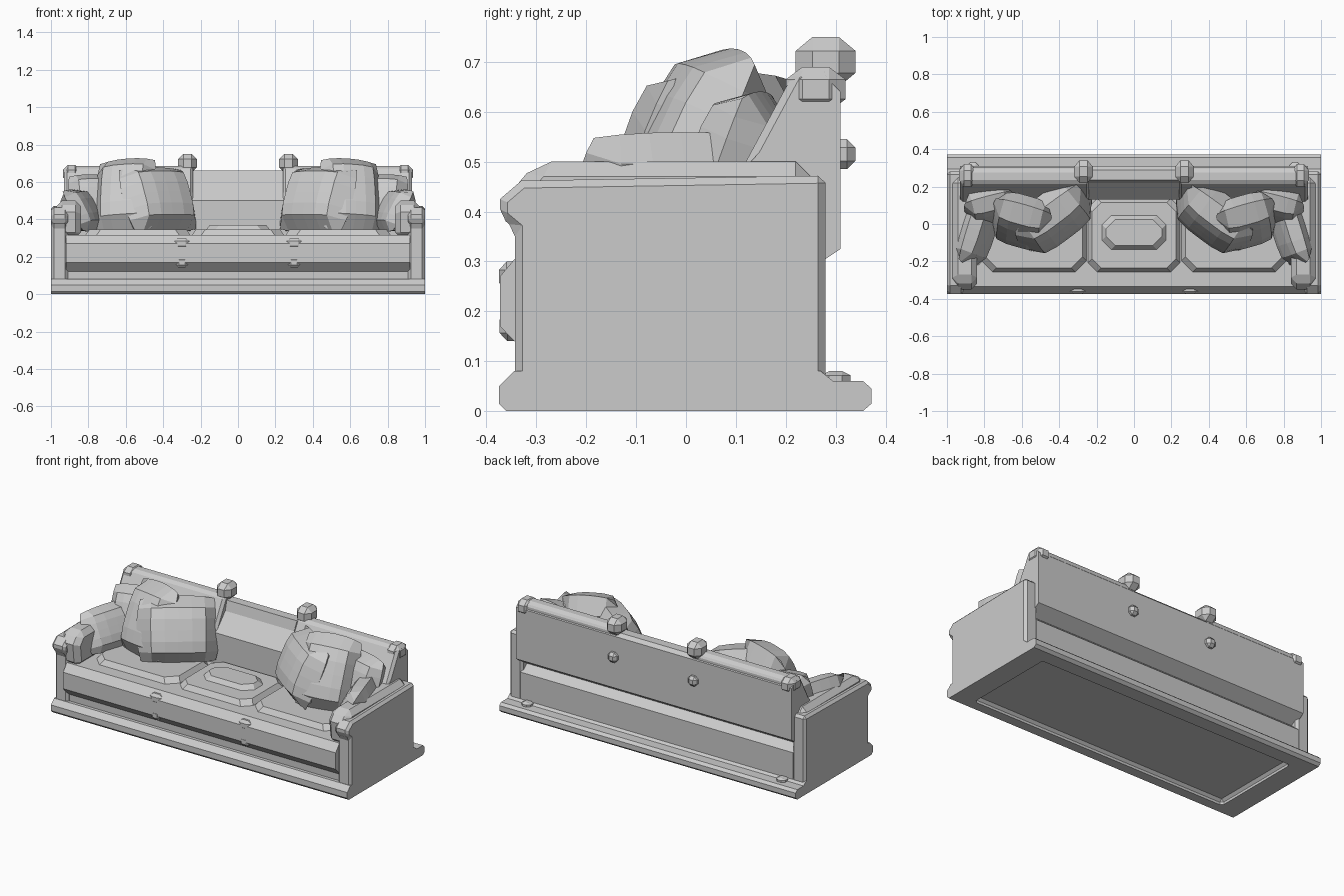
import bpy, bmesh, math
from mathutils import Vector, Matrix

if "Cube" in bpy.data.objects:
    bpy.data.objects.remove(bpy.data.objects["Cube"])


def add_object(name, bm):
    bmesh.ops.recalc_face_normals(bm, faces=bm.faces[:])
    mesh = bpy.data.meshes.new(name)
    bm.to_mesh(mesh)
    bm.free()
    ob = bpy.data.objects.new(name, mesh)
    bpy.context.collection.objects.link(ob)
    return ob


def bevel(ob, width):
    mod = ob.modifiers.new("chamfer", 'BEVEL')
    mod.width = width
    mod.segments = 1
    mod.limit_method = 'ANGLE'
    mod.angle_limit = math.radians(50)


def extrude_x(name, profile, x0, x1, chamfer=0):
    """Side profile of (y, z) points swept from x0 to x1."""
    bm = bmesh.new()
    face = bm.faces.new([bm.verts.new((x0, y, z)) for y, z in profile])
    new = bmesh.ops.extrude_face_region(bm, geom=[face])['geom']
    bmesh.ops.translate(bm, vec=(x1 - x0, 0, 0),
                        verts=[v for v in new if isinstance(v, bmesh.types.BMVert)])
    ob = add_object(name, bm)
    if chamfer:
        bevel(ob, chamfer)
    return ob


def block(name, x, y, z, chamfer=0.02):
    return extrude_x(name, [(y[0], z[0]), (y[1], z[0]), (y[1], z[1]), (y[0], z[1])],
                     min(x), max(x), chamfer)


def pad(name, x, y, z, cut, slope):
    """Flat pad with clipped corners and sloping sides."""
    bm = bmesh.new()

    def ring(i, h):
        x0, x1, y0, y1 = min(x) + i, max(x) - i, y[0] + i, y[1] - i
        pts = [(x0 + cut, y0), (x1 - cut, y0), (x1, y0 + cut), (x1, y1 - cut),
               (x1 - cut, y1), (x0 + cut, y1), (x0, y1 - cut), (x0, y0 + cut)]
        return [bm.verts.new((a, b, h)) for a, b in pts]
    low, high = ring(0, z[0]), ring(slope, z[1])
    bm.faces.new(low)
    bm.faces.new(high)
    for i in range(8):
        j = (i + 1) % 8
        bm.faces.new((low[i], low[j], high[j], high[i]))
    return add_object(name, bm)


def pillow(name, centre, width, height, thick, facing, lean, roll=0):
    """Plump faceted throw pillow; facing = (x, y) of its front."""
    bm = bmesh.new()
    n = 6
    for side in (1, -1):
        grid = {}
        for i in range(n + 1):
            for j in range(n + 1):
                u, v = 2 * i / n - 1, 2 * j / n - 1
                t = ((1 - u ** 4) * (1 - v ** 4)) ** 0.6
                k = 1 - 0.1 * u * u * v * v
                grid[i, j] = bm.verts.new((u * k * width / 2, -side * t * thick / 2,
                                           v * k * height / 2))
        for i in range(n):
            for j in range(n):
                bm.faces.new((grid[i, j], grid[i + 1, j], grid[i + 1, j + 1], grid[i, j + 1]))
    bmesh.ops.remove_doubles(bm, verts=bm.verts[:], dist=0.0005)
    yaw = math.atan2(facing[0], -facing[1])
    m = (Matrix.Translation(centre) @ Matrix.Rotation(yaw, 4, 'Z')
         @ Matrix.Rotation(-lean, 4, 'X') @ Matrix.Rotation(roll, 4, 'Y'))
    bm.transform(m)
    return add_object(name, bm)


def stud(name, centre, size):
    """Chunky faceted knob."""
    bm = bmesh.new()
    bmesh.ops.create_cube(bm, size=1)
    bmesh.ops.bevel(bm, geom=bm.edges[:], offset=0.28, segments=1, affect='EDGES')
    bm.transform(Matrix.Translation(centre) @ Matrix.Diagonal(Vector((*size, 1))))
    return add_object(name, bm)


# Plinth with a shallow recess underneath
plinth = extrude_x("plinth", [(-0.36, 0), (-0.375, 0.015), (-0.375, 0.05), (-0.345, 0.08),
                              (0.27, 0.08), (0.295, 0.06), (0.355, 0.06), (0.372, 0.045),
                              (0.372, 0.015), (0.355, 0)], -1, 1)
cutter = block("recess_cutter", (-0.87, 0.87), (-0.3, 0.27), (-0.03, 0.03), 0.015)
cutter.hide_render = True
cutter.hide_viewport = True
cut = plinth.modifiers.new("recess", 'BOOLEAN')
cut.operation = 'DIFFERENCE'
cut.object = cutter

# Seat body with the overhanging front cushion and a groove at the rear
extrude_x("seat_body", [(-0.325, 0.07), (-0.325, 0.12), (-0.373, 0.17), (-0.373, 0.27),
                        (-0.335, 0.315), (0.2, 0.315), (0.235, 0.275), (0.28, 0.235),
                        (0.28, 0.07)], -0.92, 0.92)

# Backrest: sloped front, overhanging rear panel
extrude_x("backrest", [(0.13, 0.3), (0.13, 0.5), (0.22, 0.6), (0.235, 0.66), (0.29, 0.66),
                       (0.31, 0.64), (0.31, 0.325), (0.235, 0.275)], -0.93, 0.93)

# Centre seat pads
pad("centre_seat_pad", (-0.25, 0.25), (-0.26, 0.14), (0.31, 0.345), 0.05, 0.025)
pad("centre_cushion", (-0.175, 0.175), (-0.14, 0.05), (0.34, 0.37), 0.05, 0.025)

for s, side in ((-1, "left"), (1, "right")):
    def sx(a, b):
        return sorted((s * a, s * b))

    # Arm end panel and padded inner roll
    extrude_x(side + "_arm", [(-0.343, 0.05), (-0.343, 0.365), (-0.373, 0.39), (-0.373, 0.425),
                              (-0.33, 0.462), (0.28, 0.472), (0.28, 0.05)], *sx(0.91, 1.0), 0.015)
    extrude_x(side + "_arm_pad", [(-0.335, 0.3), (-0.35, 0.44), (-0.3, 0.5),
                                  (0.25, 0.5), (0.25, 0.3)], *sx(0.84, 0.97), 0.03)

    # Outer seat pad and raised back cushion
    pad(side + "_seat_pad", sx(0.25, 0.82), (-0.26, 0.14), (0.31, 0.345), 0.06, 0.025)
    extrude_x(side + "_back_cushion", [(0.12, 0.33), (0.12, 0.5), (0.19, 0.63), (0.22, 0.685),
                                       (0.29, 0.685), (0.305, 0.66), (0.305, 0.4)],
              *sx(0.24, 0.93), 0.015)
    stud(side + "_back_corner", (s * 0.89, 0.26, 0.645), (0.09, 0.12, 0.09))

    # Plump throw pillows piled in the corner
    pillow(side + "_large_pillow", (s * 0.43, 0.035, 0.505), 0.46, 0.38, 0.22,
           (-s * 0.6, -0.8), 0.4)
    pillow(side + "_middle_pillow", (s * 0.6, 0.015, 0.525), 0.34, 0.44, 0.2,
           (s * 0.3, -0.95), 0.42, s * 0.08)
    pillow(side + "_arm_pillow", (s * 0.83, -0.03, 0.445), 0.4, 0.26, 0.13,
           (-s * 0.95, -0.3), 0.5)
    pillow(side + "_corner_pillow", (s * 0.77, 0.1, 0.5), 0.28, 0.3, 0.16,
           (-s * 0.25, -0.95), 0.35)

    # Finials, rear studs, front buttons and rear plinth bumps
    stud(side + "_finial", (s * 0.27, 0.28, 0.7), (0.1, 0.12, 0.1))
    stud(side + "_rear_stud", (s * 0.27, 0.31, 0.515), (0.06, 0.06, 0.06))
    stud(side + "_upper_button", (s * 0.3, -0.348, 0.27), (0.09, 0.053, 0.06))
    stud(side + "_lower_button", (s * 0.3, -0.346, 0.17), (0.07, 0.056, 0.06))
    stud(side + "_rear_foot_bump", (s * 0.86, 0.3, 0.065), (0.06, 0.06, 0.03))
